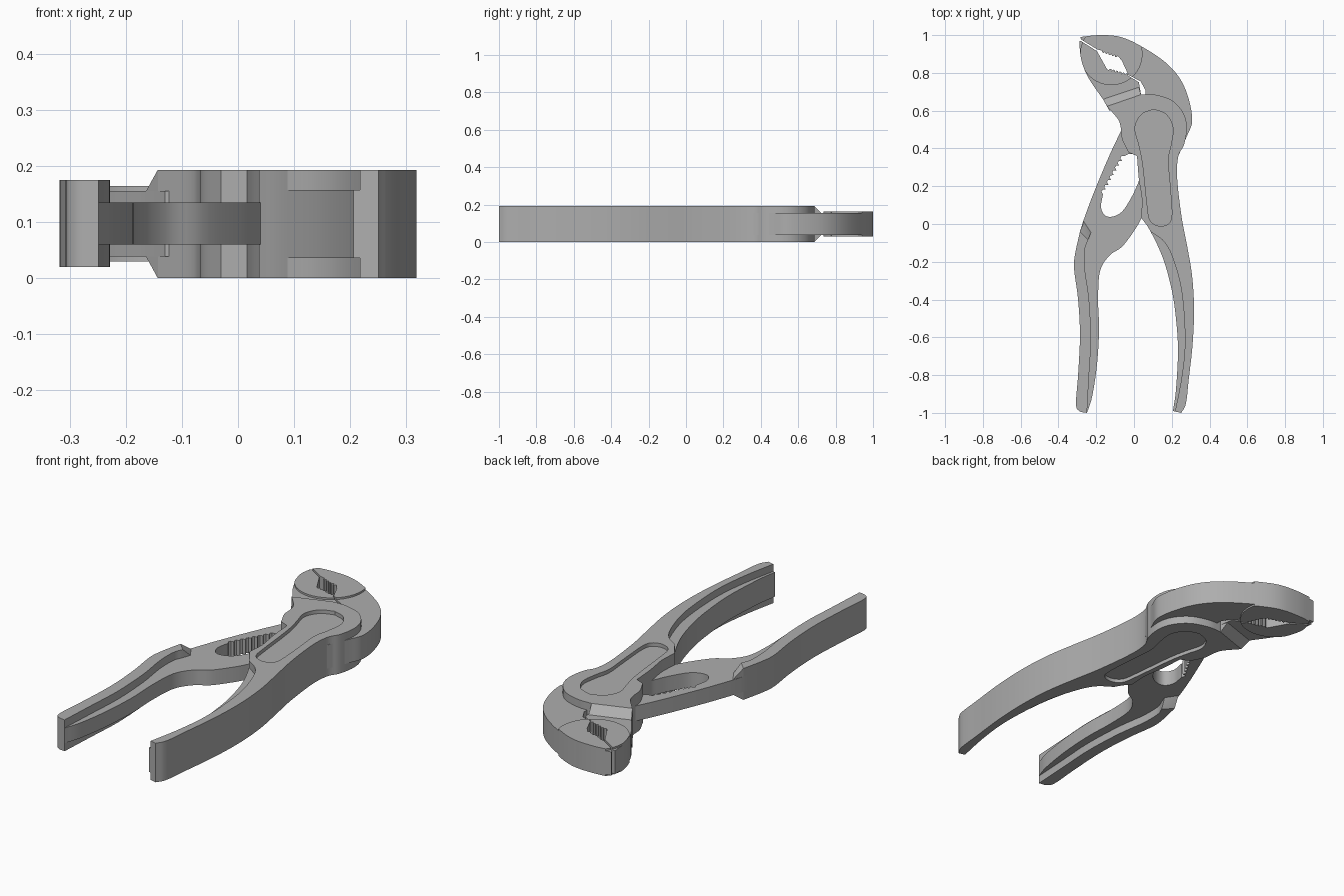
import bpy
import bmesh
import math
from mathutils import Vector

default_cube = bpy.data.objects.get("Cube")
if default_cube:
    bpy.data.objects.remove(default_cube, do_unlink=True)

# One plain steel colour
STEEL = (0.42, 0.42, 0.42, 1)
steel = bpy.data.materials.new("grey_steel")
steel.use_nodes = True
steel.diffuse_color = STEEL
shader = next(n for n in steel.node_tree.nodes if n.type == "BSDF_PRINCIPLED")
shader.inputs["Base Color"].default_value = STEEL

# Height ranges of the layers
HEIGHT = 0.193
BODY = (0, HEIGHT)
WEB = (0.06, 0.135)
GRIP = (0.02, 0.175)
JAW = (0.0385, 0.155)
JAW_FACE = (0.03, 0.164)


def smooth(points, steps=5):
    """Smooth run through the points, ends included."""
    p = [Vector(q) for q in points]
    p = [p[0] * 2 - p[1]] + p + [p[-1] * 2 - p[-2]]
    run = []
    for a, b, c, d in zip(p, p[1:], p[2:], p[3:]):
        for i in range(steps):
            t = i / steps
            run.append(b + (c - a) * t / 2
                       + (a * 2 - b * 5 + c * 4 - d) * t ** 2 / 2
                       + (b * 3 - a - c * 3 + d) * t ** 3 / 2)
    run.append(p[-2])
    return run


def teeth(start, end, count, depth):
    """Saw-tooth run; teeth stand to the left of the direction."""
    start, end = Vector(start), Vector(end)
    step = (end - start) / count
    side = Vector((-step.y, step.x)).normalized() * depth
    run = []
    for i in range(count):
        base = start + step * i
        run += [base, base + step * 0.3 + side, base + step * 0.7 + side]
    return run + [end]


def finish(name, bm):
    bmesh.ops.recalc_face_normals(bm, faces=bm.faces)
    mesh = bpy.data.meshes.new(name)
    bm.to_mesh(mesh)
    bm.free()
    mesh.materials.append(steel)
    obj = bpy.data.objects.new(name, mesh)
    bpy.context.collection.objects.link(obj)
    return obj


def slab(name, outline, heights):
    """Flat plate from an outline between two heights."""
    low, high = heights
    bm = bmesh.new()
    clean = []
    for p in outline:
        p = Vector(p)
        if not clean or (p - clean[-1]).length > 0.001:
            clean.append(p)
    if (clean[0] - clean[-1]).length < 0.001:
        clean.pop()
    face = bm.faces.new([bm.verts.new((p.x, p.y, low)) for p in clean])
    grown = bmesh.ops.extrude_face_region(bm, geom=[face], use_keep_orig=True)
    top = [v for v in grown["geom"] if isinstance(v, bmesh.types.BMVert)]
    bmesh.ops.translate(bm, verts=top, vec=(0, 0, high - low))
    return finish(name, bm)


def ramp(name, edge_a, heights_a, edge_b, heights_b):
    """Wedge joining two levels, tapered above and below."""
    bm = bmesh.new()
    for edge, heights in ((edge_a, heights_a), (edge_b, heights_b)):
        for p in edge:
            for z in heights:
                bm.verts.new((*p, z))
    bmesh.ops.convex_hull(bm, input=bm.verts)
    bmesh.ops.dissolve_limit(bm, angle_limit=0.01, verts=bm.verts, edges=bm.edges)
    return finish(name, bm)


def trim(obj, outline, heights, operation="DIFFERENCE"):
    """Cut or intersect an object with a plate-shaped cutter."""
    cutter = slab("cutter", outline, heights)
    cutter.hide_render = True
    mod = obj.modifiers.new("trim", "BOOLEAN")
    mod.object, mod.operation, mod.solver = cutter, operation, "EXACT"
    bpy.context.view_layer.objects.active = obj
    bpy.ops.object.modifier_apply(modifier=mod.name)
    bpy.data.objects.remove(cutter, do_unlink=True)


def trim_both_sides(obj, outline, depth):
    """Sink the same outline into the top and the underside."""
    trim(obj, outline, (HEIGHT - depth, 1))
    trim(obj, outline, (-1, depth))


# Thick handle with the pivot housing
outer = smooth([(.037, .685), (.11, .685), (.2, .655), (.26, .59), (.28, .51),
                (.265, .42), (.235, .36), (.228, .25), (.25, .05), (.28, -.11),
                (.307, -.27), (.318, -.45), (.31, -.64), (.29, -.82),
                (.275, -.95), (.25, -1)])
inner = smooth([(.206, -.99), (.222, -.88), (.233, -.67), (.222, -.5),
                (.2, -.35), (.153, -.18), (.085, -.035), (.037, .035)])
left = smooth([(.037, .035), (.042, .13), (.026, .236), (.016, .36)])
neck = smooth([(-.03, .38), (-.063, .45), (-.07, .51), (-.085, .555), (-.143, .623)])
housing = slab("right_handle_and_housing", outer + inner + left + neck, BODY)

# Stepped ledge along the inside of the handle
step_line = smooth([(.08, -.035), (.165, -.1), (.217, -.215), (.254, -.37),
                    (.27, -.61), (.254, -.8), (.212, -1.02)])
shifted = [p - Vector((.15, 0)) for p in reversed(step_line)]
trim_both_sides(housing, step_line + shifted, 0.036)

# Keyhole-shaped recess over the pivot
recess = smooth([(.105, .607), (.17, .58), (.206, .51), (.196, .42), (.18, .34),
                 (.19, .21), (.2, .05), (.18, 0), (.13, -.01), (.085, .02),
                 (.07, .1), (.047, .315), (.026, .42), (.005, .51),
                 (.04, .58), (.105, .607)])
trim_both_sides(housing, recess, 0.018)

# Lower jaw, joined to the housing by a ramp
jaw_back = smooth([(-.164, .66), (-.243, .777), (-.28, .873), (-.29, .97)])
lower_jaw = ([(.05, .6), (-.13, .6)] + jaw_back + [(-.28, .968), (-.196, .915), (-.143, .82)]
             + teeth((-.135, .815), (-.03, .785), 6, 0.009)
             + [(.026, .75), (.037, .685)])
slab("lower_jaw", lower_jaw, JAW)
ramp("lower_jaw_ramp", [(-.164, .66), (.026, .724)], JAW,
     [(-.143, .623), (.037, .685)], BODY)

# Upper jaw sweeping round the housing
jaw_top = smooth([(-.285, .99), (-.18, 1), (-.07, .99), (.04, .94), (.165, .857),
                  (.245, .767), (.29, .66), (.308, .545), (.28, .465), (.235, .36)])
upper_jaw = (jaw_top + [(.1, .4), (.06, .66), (.06, .71), (.035, .755), (-.03, .79), (-.063, .862)]
             + teeth((-.085, .89), (-.17, .918), 5, 0.009)
             + [(-.196, .925), (-.28, .977)])
slab("upper_jaw", upper_jaw, JAW)

# Raised round faces around the mouth
disc = [(-.12 + .165 * math.cos(a), .9 + .165 * math.sin(a))
        for a in (math.tau * i / 64 for i in range(64))]
for name, outline in (("lower_jaw_face", lower_jaw), ("upper_jaw_face", upper_jaw)):
    trim(slab(name, outline, JAW_FACE), disc, (-1, 1), "INTERSECT")

# Thin web of the other handle, passing through the housing
grip_outer = smooth([(-.286, -.04), (-.312, -.16), (-.317, -.24), (-.296, -.4),
                     (-.286, -.59), (-.296, -.8), (-.307, -.95), (-.29, -.99),
                     (-.249, -1)])
grip_inner = smooth([(-.249, -1), (-.222, -.915), (-.196, -.745), (-.185, -.56),
                     (-.19, -.4), (-.18, -.25), (-.13, -.167), (-.063, -.12),
                     (.005, -.03), (.042, .035)])
web_outer = smooth([(-.065, .5), (-.127, .37), (-.206, .183), (-.26, .04), (-.286, -.04)])
web = slab("left_handle_web", web_outer + grip_outer + grip_inner + [(.1, .1), (.1, .5)], WEB)

# Toothed adjustment slot
slot = (smooth([(-.03, .37), (.03, .365), (.03, .25), (.01, .19), (-.02, .13),
                (-.063, .066), (-.11, .04), (-.153, .045), (-.175, .09), (-.164, .157)])
        + teeth((-.164, .157), (-.05, .36), 8, 0.014))
trim(web, slot, (-1, 1))

# Raised grip along the outside, with a ramp at its upper end
grip_step = smooth([(-.249, -1), (-.238, -.8), (-.228, -.61), (-.238, -.4),
                    (-.26, -.24), (-.26, -.135), (-.243, -.085)])
slab("left_handle_grip", grip_outer + grip_step, GRIP)
ramp("left_grip_ramp", [(-.266, .012), (-.228, -.045)], WEB,
     [(-.286, -.04), (-.243, -.085)], GRIP)

# Smooth curved walls, keep hard edges
for obj in bpy.context.scene.objects:
    obj.select_set(obj.type == "MESH")
bpy.ops.object.shade_smooth_by_angle(angle=math.radians(25))
